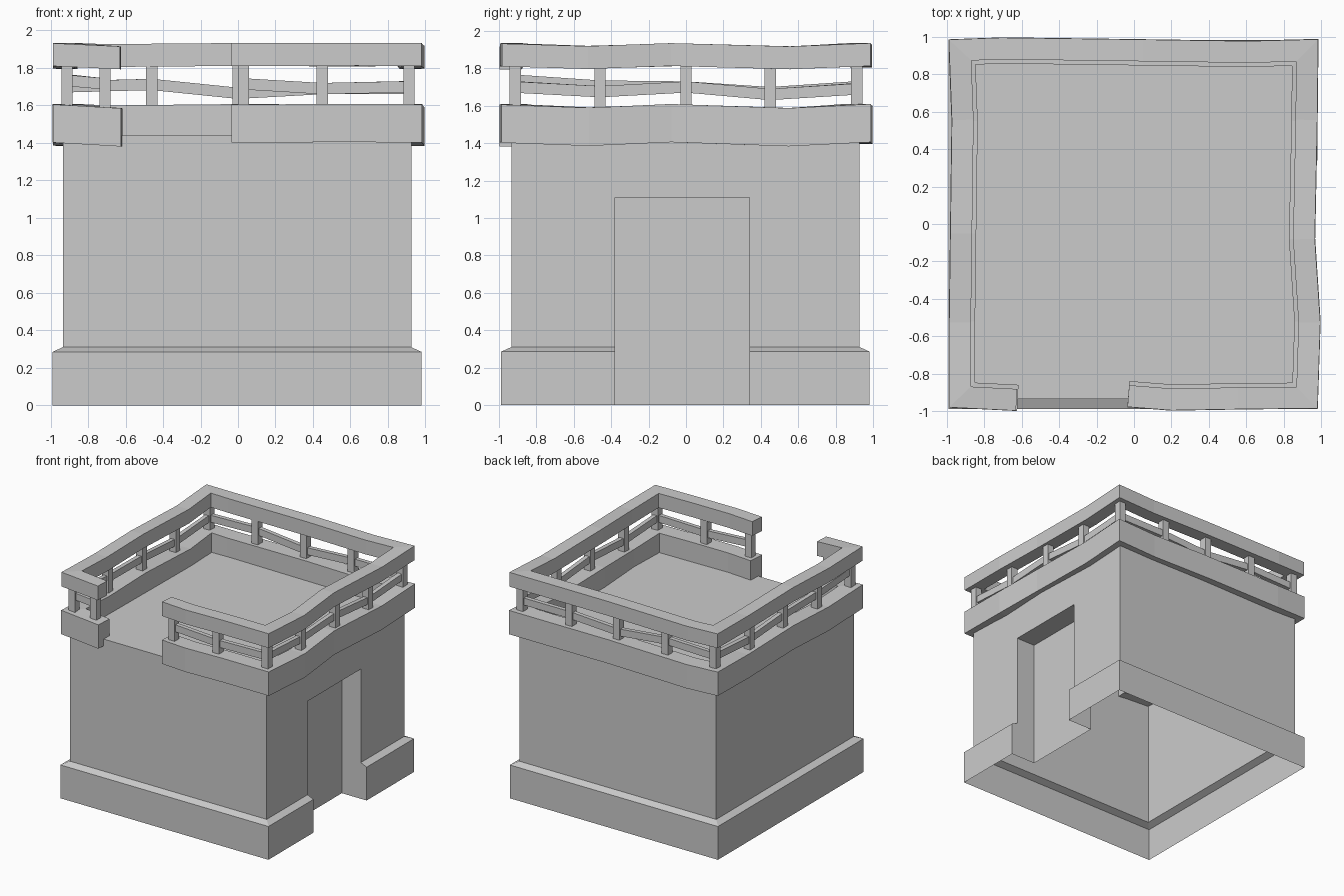
import bpy, bmesh
from mathutils import Vector

if "Cube" in bpy.data.objects:
    bpy.data.objects.remove(bpy.data.objects["Cube"])


def finish(bm, name):
    bmesh.ops.recalc_face_normals(bm, faces=bm.faces)
    me = bpy.data.meshes.new(name)
    bm.to_mesh(me)
    bm.free()
    ob = bpy.data.objects.new(name, me)
    bpy.context.collection.objects.link(ob)
    return ob


def bridge(bm, a, b, closed=True):
    n = len(a)
    for i in range(n if closed else n - 1):
        j = (i + 1) % n
        bm.faces.new((a[i], a[j], b[j], b[i]))


def band(name, pts, half, z0, z1):
    """Mitred rectangular bar along an open path of (x, y, dz)."""
    bm = bmesh.new()
    rings = []
    for i, (x, y, dz) in enumerate(pts):
        p = Vector((x, y))
        dirs = []
        if i > 0:
            dirs.append((p - Vector(pts[i - 1][:2])).normalized())
        if i < len(pts) - 1:
            dirs.append((Vector(pts[i + 1][:2]) - p).normalized())
        t = sum(dirs, Vector((0, 0))).normalized()
        n = Vector((t.y, -t.x)) * (half / t.dot(dirs[0]))
        o, q = p + n, p - n
        rings.append([bm.verts.new(c) for c in (
            (o.x, o.y, z0 + dz), (o.x, o.y, z1 + dz),
            (q.x, q.y, z1 + dz), (q.x, q.y, z0 + dz))])
    for a, b in zip(rings, rings[1:]):
        bridge(bm, a, b)
    bm.faces.new(rings[0])
    bm.faces.new(rings[-1])
    return finish(bm, name)


# Hollow open-bottomed body: plinth, walls, door recess and roof deck
CX, CY = -0.005, -0.003
D0, D1, DX, DH = -0.38, 0.34, 0.745, 1.11
bm = bmesh.new()


def corners(r):
    return [(CX + r, CY + r), (CX - r, CY + r), (CX - r, CY - r), (CX + r, CY - r)]


def ring(r, z):
    plan = [(CX + r, D1)] + corners(r) + [(CX + r, D0), (DX, D0), (DX, D1)]
    return [bm.verts.new((x, y, z)) for x, y in plan]


rings = [ring(0.985, 0), ring(0.985, 0.285), ring(0.93, 0.31), ring(0.93, DH)]
for a, b in zip(rings, rings[1:]):
    bridge(bm, a, b)
top = rings[-1]
bm.faces.new((top[0], top[5], top[6], top[7]))
roof = [bm.verts.new((x, y, 1.44)) for x, y in corners(0.93)]
bridge(bm, top[1:5], roof, closed=False)
bm.faces.new((top[4], top[5], top[0], top[1], roof[0], roof[3]))
bm.faces.new(roof)
finish(bm, "building_body")

# Wavy path around the roof edge, open at the front
path = [(-0.03, -0.908, 0), (0.2, -0.926, 0), (0.55, -0.92, 0.003),
        (0.913, -0.916, 0), (0.926, -0.52, -0.017), (0.897, -0.08, 0.003),
        (0.91, 0.55, -0.019), (0.914, 0.916, 0.003),
        (0.6, 0.908, -0.003), (0.05, 0.916, 0.002), (-0.7, 0.926, -0.006),
        (-0.918, 0.918, 0.002), (-0.904, 0.55, -0.018), (-0.912, -0.05, 0.002),
        (-0.918, -0.52, -0.015), (-0.918, -0.913, 0), (-0.62, -0.928, -0.021)]
band("parapet", path, 0.07, 1.402, 1.606)
upper = [(x * 1.011, y * 1.011, dz * 0.8) for x, y, dz in path]
band("handrail", upper, 0.058, 1.81, 1.932)

# Uneven middle rails, running post to post (dz holds the centre height)
E = 0.913
mid_right = [(0.03, -E, 1.715), (0.45, -E, 1.69), (E, -E, 1.70),
             (E, -0.46, 1.675), (E, 0, 1.70), (E, 0.45, 1.66), (E, E, 1.69),
             (0.45, E, 1.69), (0, E, 1.665), (-0.46, E, 1.712), (-E, E, 1.70),
             (-E, 0.45, 1.67), (-E, 0, 1.70), (-E, -0.46, 1.705), (-E, -E, 1.735),
             (-0.71, -E, 1.715)]
band("middle_rail", mid_right, 0.018, -0.03, 0.03)

# Posts stand at each joint of the middle rail
for i, (x, y, _) in enumerate(mid_right):
    bm = bmesh.new()
    bmesh.ops.create_cube(bm, size=1)
    for v in bm.verts:
        v.co = Vector((x + v.co.x * 0.06, y + v.co.y * 0.06, 1.70 + v.co.z * 0.24))
    finish(bm, f"post_{i + 1}")
